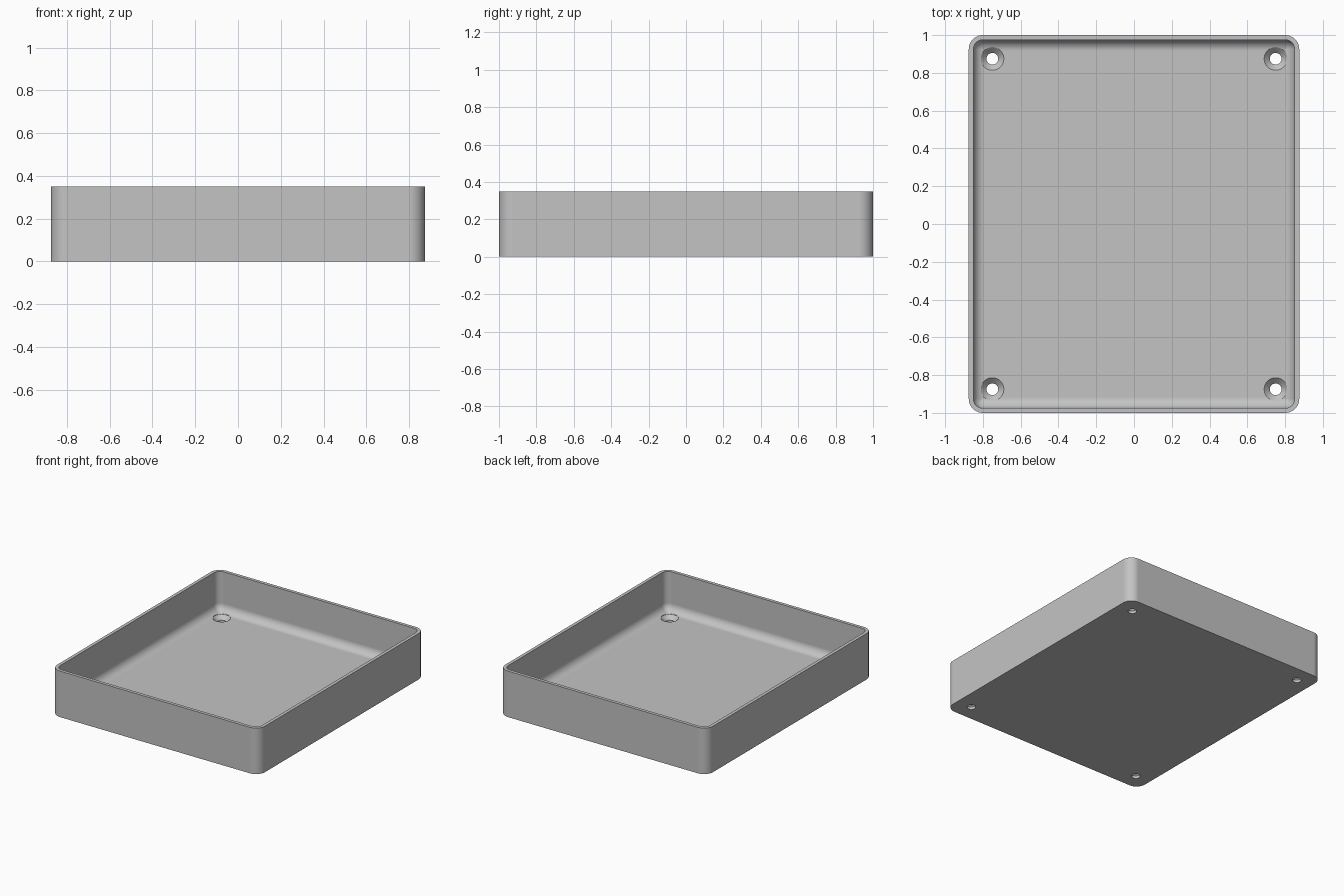
import bpy, bmesh
from math import cos, sin, pi

old = bpy.data.objects.get("Cube")
if old:
    bpy.data.objects.remove(old)

HALF_X, HALF_Y, HEIGHT = 0.875, 1.0, 0.35
WALL, FLOOR, CORNER, FILLET = 0.025, 0.05, 0.075, 0.06

grey = bpy.data.materials.new("light grey plastic")
grey.use_nodes = True
colour = (0.55, 0.55, 0.55, 1)
grey.diffuse_color = colour
grey.node_tree.nodes["Principled BSDF"].inputs["Base Color"].default_value = colour


def rounded_ring(bm, inset, z, steps=10):
    """Rounded rectangle of vertices, offset inward from the outer wall."""
    r = max(CORNER - inset, 0.006)
    cx, cy = HALF_X - inset - r, HALF_Y - inset - r
    ring = []
    for q, (sx, sy) in enumerate([(1, 1), (-1, 1), (-1, -1), (1, -1)]):
        for i in range(steps + 1):
            a = (q + i / steps) * pi / 2
            ring.append(bm.verts.new((sx * cx + r * cos(a), sy * cy + r * sin(a), z)))
    return ring


def stack(bm, rings):
    """Join rings into a closed solid."""
    for low, high in zip(rings, rings[1:]):
        n = len(low)
        for i in range(n):
            j = (i + 1) % n
            bm.faces.new((low[i], low[j], high[j], high[i]))
    bm.faces.new(rings[0][::-1])
    bm.faces.new(rings[-1])
    bmesh.ops.recalc_face_normals(bm, faces=bm.faces)


def make_object(name, bm):
    mesh = bpy.data.meshes.new(name)
    bm.to_mesh(mesh)
    bm.free()
    obj = bpy.data.objects.new(name, mesh)
    bpy.context.collection.objects.link(obj)
    mesh.materials.append(grey)
    return obj


# Tray: outer wall, rim, inner wall, curved fillet down to the floor
profile = [(0, 0), (0, HEIGHT), (WALL, HEIGHT)]
for i in range(11):
    a = i / 10 * pi / 2
    profile.append((WALL + FILLET * (1 - cos(a)), FLOOR + FILLET * (1 - sin(a))))
bm = bmesh.new()
stack(bm, [rounded_ring(bm, inset, z) for inset, z in profile])
tray = make_object("tray", bm)

# Countersunk screw holes in the four corners
bm = bmesh.new()
screw_profile = [(0.031, -0.05), (0.031, 0.02), (0.061, FLOOR), (0.061, 0.13)]
for x in (-0.75, 0.75):
    for y in (-0.875, 0.875):
        rings = []
        for r, z in screw_profile:
            rings.append([bm.verts.new((x + r * cos(k * pi / 20), y + r * sin(k * pi / 20), z))
                          for k in range(40)])
        stack(bm, rings)
cutter = make_object("screw_hole_cutter", bm)
cutter.hide_render = True

bpy.context.view_layer.objects.active = tray
for obj in bpy.context.selected_objects:
    obj.select_set(False)
tray.select_set(True)
cut = tray.modifiers.new("screw holes", 'BOOLEAN')
cut.operation = 'DIFFERENCE'
cut.solver = 'EXACT'
cut.object = cutter
bpy.ops.object.modifier_apply(modifier=cut.name)
bpy.data.objects.remove(cutter)

# Smooth corners and fillet, with the flat faces kept flat
bpy.ops.object.shade_smooth_by_angle(angle=pi / 6)
weighted = tray.modifiers.new("flat faces", 'WEIGHTED_NORMAL')
weighted.keep_sharp = True
